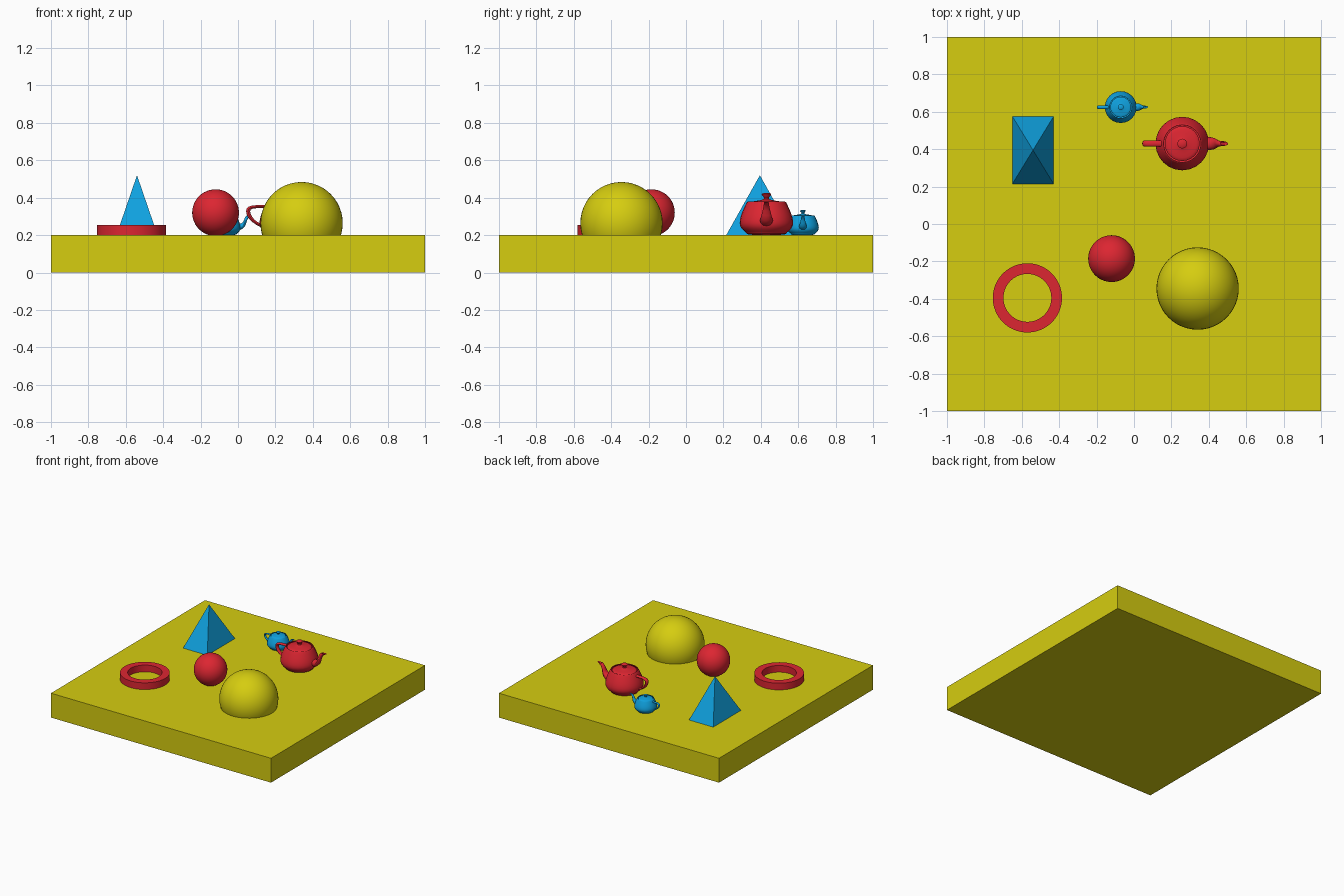
import bpy, bmesh, math
from mathutils import Matrix, Vector

if "Cube" in bpy.data.objects:
    bpy.data.objects.remove(bpy.data.objects["Cube"])

GROUND = 0.2  # top of the slab


def material(name, rgb):
    m = bpy.data.materials.new(name)
    m.diffuse_color = (*rgb, 1)
    m.use_nodes = True
    m.node_tree.nodes["Principled BSDF"].inputs["Base Color"].default_value = m.diffuse_color
    return m


YELLOW = material("yellow", (0.67, 0.61, 0.005))
RED = material("red", (0.72, 0.019, 0.031))
BLUE = material("blue", (0.005, 0.36, 0.74))


def finish(name, bm, mat, smooth=True):
    bmesh.ops.remove_doubles(bm, verts=bm.verts, dist=1e-5)
    bmesh.ops.recalc_face_normals(bm, faces=bm.faces)
    mesh = bpy.data.meshes.new(name)
    bm.to_mesh(mesh)
    bm.free()
    mesh.materials.append(mat)
    ob = bpy.data.objects.new(name, mesh)
    bpy.context.collection.objects.link(ob)
    if smooth:
        bpy.ops.object.select_all(action='DESELECT')
        ob.select_set(True)
        bpy.context.view_layer.objects.active = ob
        bpy.ops.object.shade_smooth_by_angle(angle=math.radians(40))
    return ob


def skin(name, rings, mat):
    """Bridge a list of point loops into a surface."""
    bm = bmesh.new()
    loops = [[bm.verts.new(p) for p in ring] for ring in rings]
    for a, b in zip(loops, loops[1:]):
        n = len(a)
        for i in range(n):
            j = (i + 1) % n
            bm.faces.new((a[i], a[j], b[j], b[i]))
    return finish(name, bm, mat)


def lathe(name, profile, mat, segments, centre, scale=1):
    c = Vector(centre)
    rings = [[c + scale * Vector((r * math.cos(t), r * math.sin(t), z))
              for t in (2 * math.pi * i / segments for i in range(segments))]
             for r, z in profile]
    return skin(name, rings, mat)


def bezier(points, t):
    a, b, c, d = (Vector(p) for p in points)
    s = 1 - t
    return a * s**3 + b * 3 * s * s * t + c * 3 * s * t * t + d * t**3


def curve(*pieces, steps=6):
    out = []
    for p in pieces:
        out += [bezier(p, i / steps) for i in range(steps + 1)]
    return [p for i, p in enumerate(out) if i == 0 or (p - out[i - 1]).length > 1e-6]


def tube(name, inner, outer, mat, centre, scale, sides=12):
    """Oval tube between two edge curves of (x, z, half width)."""
    c = Vector(centre)
    rings = []
    for p, q in zip(inner, outer):
        mid, half = (p + q) / 2, (q - p) / 2
        ring = []
        for i in range(sides):
            t = 2 * math.pi * i / sides
            e = mid + half * math.cos(t)
            ring.append(c + scale * Vector((e[0], 0.75 * mid[2] * math.sin(t), e[1])))
        rings.append(ring)
    return skin(name, rings, mat)


def teapot(prefix, x, y, s, mat):
    c = (x, y, GROUND)
    # pot with rolled rim and closed base
    lathe(prefix + "_body", curve(
        [(1.4, 2.4), (1.3375, 2.53), (1.4375, 2.53), (1.5, 2.4)],
        [(1.5, 2.4), (1.75, 1.875), (2, 1.35), (2, 0.9)],
        [(2, 0.9), (2, 0.45), (1.5, 0.225), (1.5, 0.15)],
        [(1.5, 0.15), (1.5, 0.075), (1.425, 0), (0, 0)]), mat, 24, c, s)
    # lid with knob
    lathe(prefix + "_lid", curve(
        [(0, 3.15), (0.8, 3.15), (0, 2.85), (0.2, 2.7)],
        [(0.2, 2.7), (0.4, 2.55), (1.3, 2.55), (1.3, 2.4)]), mat, 24, c, s)
    # loop handle
    w = 0.3
    tube(prefix + "_handle",
         curve([(-1.6, 2.025, w), (-2.3, 2.025, w), (-2.7, 2.025, w), (-2.7, 1.8, w)],
               [(-2.7, 1.8, w), (-2.7, 1.575, w), (-2.5, 1.125, w), (-2, 0.9, w)]),
         curve([(-1.5, 2.25, w), (-2.5, 2.25, w), (-3, 2.25, w), (-3, 1.8, w)],
               [(-3, 1.8, w), (-3, 1.35, w), (-2.65, 0.9375, w), (-1.9, 0.6, w)]),
         mat, c, s)
    # curved spout with lip
    a, b, d = 0.66, 0.25, 0.15
    tube(prefix + "_spout",
         curve([(1.7, 1.425, a), (2.6, 1.425, a), (2.3, 2.1, b), (2.7, 2.4, b)],
               [(2.7, 2.4, b), (2.8, 2.475, b), (2.9, 2.475, d), (2.8, 2.4, d)]),
         curve([(1.7, 0.6, a), (3.1, 0.825, a), (2.4, 2.025, b), (3.3, 2.4, b)],
               [(3.3, 2.4, b), (3.525, 2.494, b), (3.45, 2.5125, d), (3.2, 2.4, d)]),
         mat, c, s)


def sphere(name, centre, radius, mat):
    bm = bmesh.new()
    bmesh.ops.create_uvsphere(bm, u_segments=48, v_segments=24, radius=radius,
                              matrix=Matrix.Translation(centre))
    finish(name, bm, mat)


# base slab
bm = bmesh.new()
bmesh.ops.create_cube(bm, size=1, matrix=Matrix.Translation((0, 0, GROUND / 2))
                      @ Matrix.Diagonal((2, 2, GROUND, 1)))
finish("slab", bm, YELLOW, smooth=False)

# balls, both partly sunk into the slab
sphere("large_ball", (0.34, -0.345, 0.264), 0.22, YELLOW)
sphere("small_ball", (-0.12, -0.185, 0.32), 0.125, RED)

# rectangular pyramid
bm = bmesh.new()
bmesh.ops.create_cone(bm, cap_ends=True, segments=4, radius1=math.sqrt(0.5), radius2=0, depth=1,
                      matrix=Matrix.Translation((-0.54, 0.395, GROUND + 0.16))
                      @ Matrix.Diagonal((0.22, 0.36, 0.32, 1))
                      @ Matrix.Rotation(math.pi / 4, 4, 'Z'))
finish("pyramid", bm, BLUE, smooth=False)

# flat ring
lathe("ring", [(0.128, 0), (0.185, 0), (0.185, 0.055), (0.128, 0.055), (0.128, 0)],
      RED, 64, (-0.57, -0.395, GROUND))

# teapots
teapot("large_teapot", 0.258, 0.43, 0.0715, RED)
teapot("small_teapot", -0.071, 0.625, 0.0425, BLUE)
